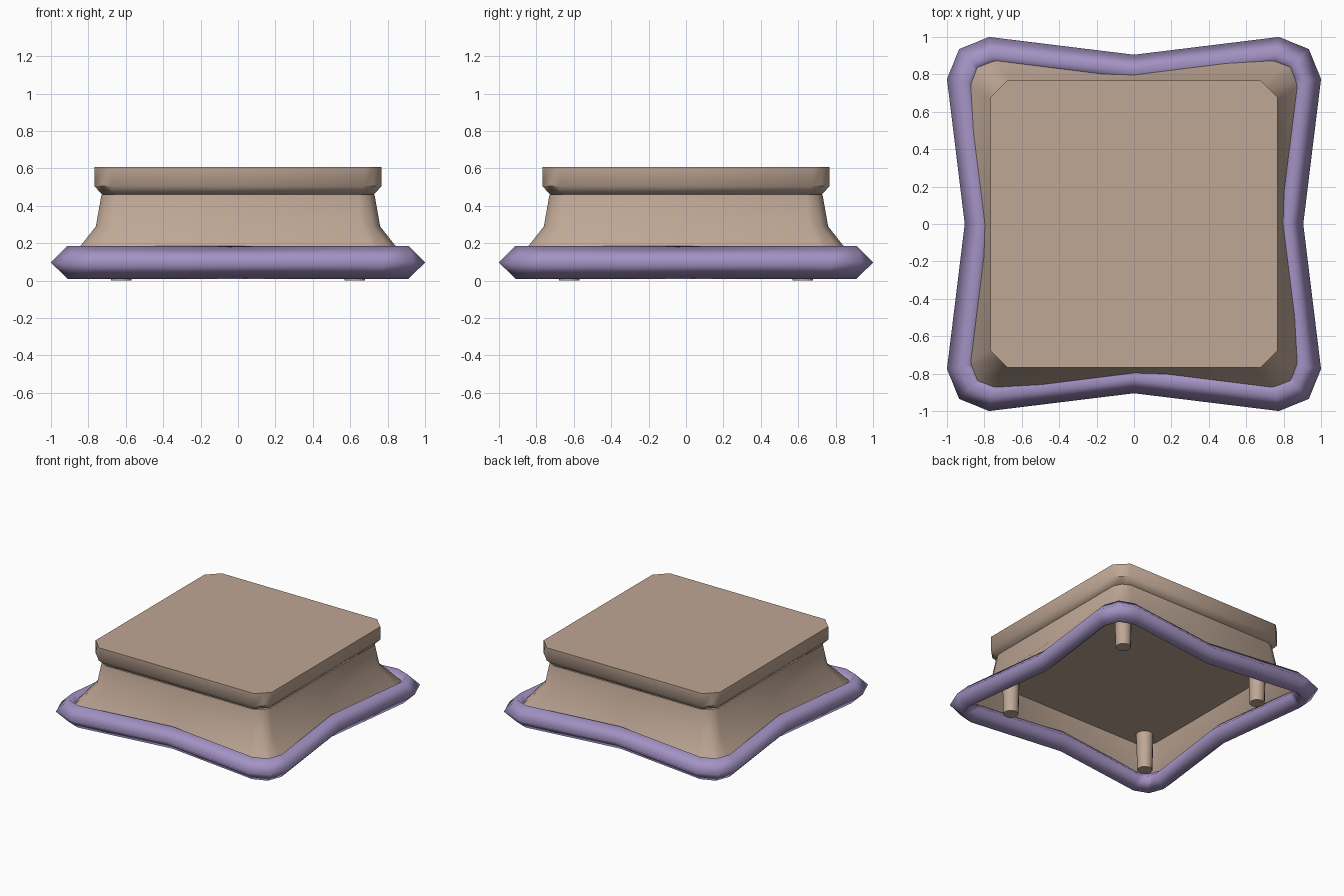
import bpy, bmesh, math

cube = bpy.data.objects.get("Cube")
if cube:
    bpy.data.objects.remove(cube, do_unlink=True)


def material(name, color):
    m = bpy.data.materials.new(name)
    m.use_nodes = True
    m.diffuse_color = (*color, 1)
    m.node_tree.nodes["Principled BSDF"].inputs["Base Color"].default_value = (*color, 1)
    return m


fabric = material("tan fabric", (0.52, 0.385, 0.30))
piping = material("purple piping", (0.37, 0.29, 0.55))


def outline(z, mid, side, along, corner):
    """Square ring: a middle point per side and a three-point rounded corner."""
    quarter = [(mid, 0), (side, along), (corner, corner), (along, side)]
    ring = []
    for k in range(4):
        c, s = round(math.cos(k * math.pi / 2)), round(math.sin(k * math.pi / 2))
        ring += [(c * x - s * y, s * x + c * y, z) for x, y in quarter]
    return ring


def chamfered(z, half, cut):
    return outline(z, half, half, half - cut, half - cut / 2)


def loft(name, rings, mat, angle, closed=False, cap_bottom=False, cap_top=False):
    """Bridge the rings in order, optionally into a closed tube or with end caps."""
    bm = bmesh.new()
    loops = [[bm.verts.new(p) for p in r] for r in rings]
    pairs = list(zip(loops, loops[1:]))
    if closed:
        pairs.append((loops[-1], loops[0]))
    for a, b in pairs:
        n = len(a)
        for i in range(n):
            j = (i + 1) % n
            bm.faces.new((a[i], a[j], b[j], b[i]))
    if cap_bottom:
        bm.faces.new(loops[0][::-1])
    if cap_top:
        bm.faces.new(loops[-1])
    mesh = bpy.data.meshes.new(name)
    bm.to_mesh(mesh)
    bm.free()
    mesh.materials.append(mat)
    obj = bpy.data.objects.new(name, mesh)
    bpy.context.collection.objects.link(obj)
    bpy.ops.object.select_all(action="DESELECT")
    obj.select_set(True)
    bpy.context.view_layer.objects.active = obj
    bpy.ops.object.shade_smooth_by_angle(angle=math.radians(angle))
    return obj


# Seat cushion with a bevelled lower edge
loft("cushion", [chamfered(0.46, 0.725, 0.08), chamfered(0.505, 0.768, 0.09),
                 chamfered(0.607, 0.768, 0.09)], fabric, 50, cap_bottom=True, cap_top=True)

# Flared skirt, open underneath, gathered inward at the middle of each side
loft("skirt", [outline(0.097, 0.817, 0.912, 0.76, 0.87),
               outline(0.29, 0.76, 0.76, 0.66, 0.725),
               outline(0.46, 0.73, 0.73, 0.64, 0.70)], fabric, 60)

# Underside panel closing the frame inside the skirt
loft("underside_panel", [outline(0.29, 0.758, 0.758, 0.66, 0.723)], fabric, 30, cap_bottom=True)

# Diamond-section piping around the hem
loft("hem_piping", [outline(0.01, 0.817, 0.912, 0.76, 0.87),
                    outline(0.097, 0.905, 1.0, 0.775, 0.935),
                    outline(0.185, 0.817, 0.912, 0.76, 0.87),
                    outline(0.097, 0.73, 0.825, 0.745, 0.805)], piping, 180, closed=True)


# Four short tapered legs
def circle(x, y, z, r, n=12):
    return [(x + r * math.cos(i * math.tau / n), y + r * math.sin(i * math.tau / n), z)
            for i in range(n)]


for sx, side in ((1, "left"), (-1, "right")):
    for sy, end in ((-1, "front"), (1, "back")):
        x, y = sx * 0.625, sy * 0.625
        loft(f"{end}_{side}_leg", [circle(x, y, 0, 0.055), circle(x, y, 0.29, 0.063)],
             fabric, 50, cap_bottom=True)
